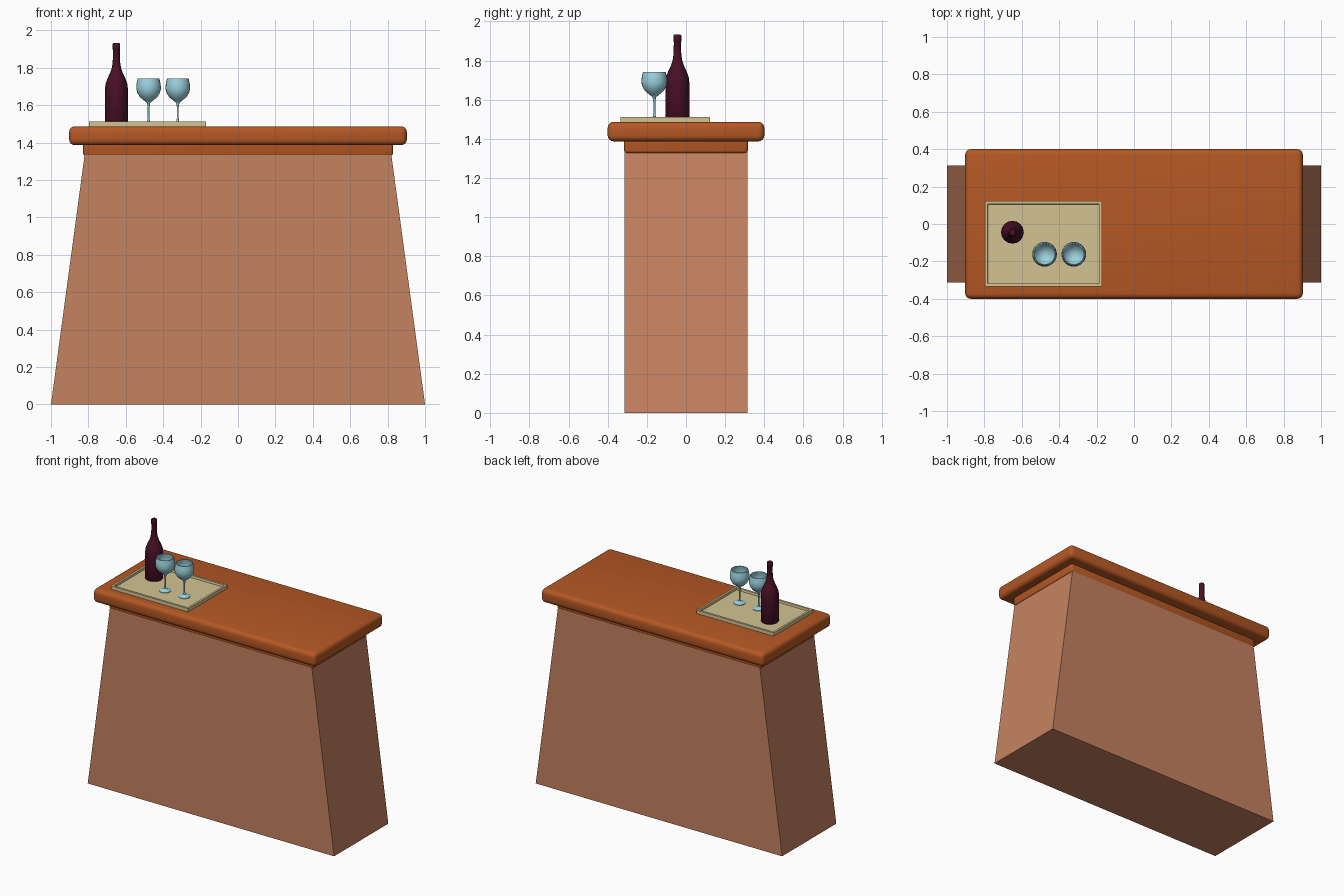
import bpy, bmesh, math

if "Cube" in bpy.data.objects:
    bpy.data.objects.remove(bpy.data.objects["Cube"])


def material(name, rgb):
    m = bpy.data.materials.new(name)
    lin = [(c / 255 / 12.92 if c < 11 else ((c / 255 + 0.055) / 1.055) ** 2.4) for c in rgb]
    m.diffuse_color = (*lin, 1)
    m.use_nodes = True
    m.node_tree.nodes["Principled BSDF"].inputs["Base Color"].default_value = m.diffuse_color
    return m


CLAY = material("terracotta", (197, 130, 97))
WOOD = material("orange wood", (181, 88, 36))
CREAM = material("cream tray", (212, 196, 148))
WINE = material("dark wine", (72, 16, 38))
GLASS = material("pale blue glass", (155, 210, 222))


def finish(bm, name, mat, smooth=None):
    bmesh.ops.recalc_face_normals(bm, faces=bm.faces[:])
    mesh = bpy.data.meshes.new(name)
    bm.to_mesh(mesh)
    bm.free()
    mesh.materials.append(mat)
    ob = bpy.data.objects.new(name, mesh)
    bpy.context.collection.objects.link(ob)
    if smooth:
        bpy.ops.object.select_all(action='DESELECT')
        bpy.context.view_layer.objects.active = ob
        ob.select_set(True)
        bpy.ops.object.shade_smooth_by_angle(angle=math.radians(smooth))
    return ob


def box(x0, x1, y0, y1, z0, z1):
    bm = bmesh.new()
    bmesh.ops.create_cube(bm, size=1)
    for v in bm.verts:
        v.co = (x0 if v.co.x < 0 else x1, y0 if v.co.y < 0 else y1, z0 if v.co.z < 0 else z1)
    return bm


def lathe(name, profile, x, y, sides, mat, smooth):
    """Spin (radius, z) points round a vertical axis; radius 0 closes an end."""
    bm = bmesh.new()
    rings = []
    for r, z in profile:
        n = 1 if r == 0 else sides
        rings.append([bm.verts.new((x + r * math.cos(2 * math.pi * i / sides),
                                    y + r * math.sin(2 * math.pi * i / sides), z)) for i in range(n)])
    for a, b in zip(rings, rings[1:]):
        for i in range(sides):
            j = (i + 1) % sides
            quad = [a[i % len(a)], a[j % len(a)], b[j % len(b)], b[i % len(b)]]
            bm.faces.new(list(dict.fromkeys(quad)))
    return finish(bm, name, mat, smooth)


# tapered counter body
bm = box(-1, 1, -0.314, 0.314, 0, 1.335)
for v in bm.verts:
    if v.co.z > 1:
        v.co.x *= 0.82
finish(bm, "counter_body", CLAY)

# moulding under the top, rounded along its lower edge
bm = box(-0.828, 0.828, -0.316, 0.316, 1.327, 1.40)
edges = [e for e in bm.edges if all(v.co.z < 1.35 for v in e.verts)]
edges += [e for e in bm.edges if abs(e.verts[0].co.z - e.verts[1].co.z) > 0.01]
bmesh.ops.bevel(bm, geom=edges, offset=0.014, segments=3, profile=0.5, affect='EDGES')
finish(bm, "under_moulding", WOOD, 40)

# rounded counter top
bm = box(-0.903, 0.903, -0.4, 0.4, 1.387, 1.487)
bmesh.ops.bevel(bm, geom=bm.edges[:], offset=0.03, segments=4, profile=0.5, affect='EDGES')
finish(bm, "counter_top", WOOD, 40)

# serving tray with a recessed floor
bm = box(-0.797, -0.171, -0.334, 0.122, 1.485, 1.512)
top = [f for f in bm.faces if f.normal.z > 0.9]
bmesh.ops.inset_region(bm, faces=top, thickness=0.021)
bmesh.ops.inset_region(bm, faces=top, thickness=0.003, depth=0)
for v in top[0].verts:
    v.co.z = 1.496
finish(bm, "tray", CREAM)

# wine bottle
lathe("bottle", [(0, 1.496), (0.056, 1.496), (0.061, 1.502), (0.061, 1.69), (0.058, 1.715),
                 (0.047, 1.745), (0.033, 1.775), (0.024, 1.803), (0.020, 1.83), (0.018, 1.895),
                 (0.020, 1.898), (0.020, 1.927), (0.017, 1.932), (0, 1.932)],
      -0.65, -0.044, 16, WINE, 40)

# two hollow wine glasses
goblet = [(0, 1.496), (0.040, 1.496), (0.040, 1.500), (0.022, 1.505), (0.008, 1.513), (0.005, 1.53),
          (0.005, 1.59), (0.009, 1.613), (0.024, 1.625), (0.046, 1.643), (0.061, 1.667),
          (0.066, 1.69), (0.064, 1.715), (0.058, 1.742), (0.053, 1.742), (0.059, 1.715),
          (0.061, 1.69), (0.056, 1.669), (0.042, 1.649), (0.022, 1.633), (0, 1.629)]
for side, x in (("left", -0.478), ("right", -0.322)):
    lathe(side + "_wine_glass", goblet, x, -0.162, 24, GLASS, 50)
